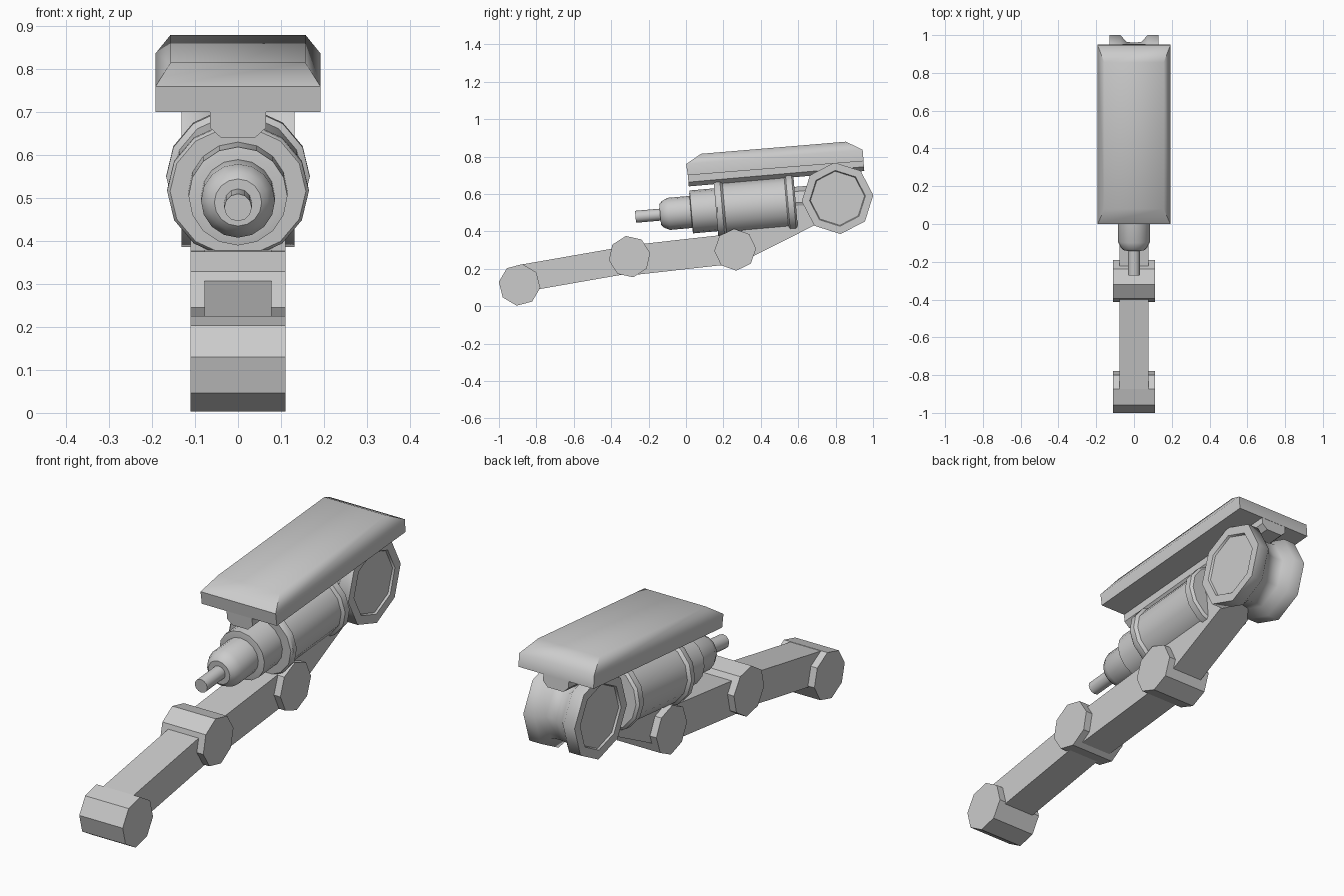
import bpy, bmesh
from math import sin, cos, pi, radians, atan2, hypot
from mathutils import Matrix, Vector

if "Cube" in bpy.data.objects:
    bpy.data.objects.remove(bpy.data.objects["Cube"])

# Tilted frame shared by the barrel and the top plate
TILT = Matrix.Translation((0, -0.27, 0.478)) @ Matrix.Rotation(radians(5), 4, 'X')


def finish(name, bm, matrix=None, smooth=None):
    bmesh.ops.recalc_face_normals(bm, faces=bm.faces)
    if matrix:
        bm.transform(matrix)
    me = bpy.data.meshes.new(name)
    bm.to_mesh(me)
    bm.free()
    ob = bpy.data.objects.new(name, me)
    bpy.context.collection.objects.link(ob)
    if smooth:
        bpy.ops.object.select_all(action='DESELECT')
        ob.select_set(True)
        bpy.context.view_layer.objects.active = ob
        bpy.ops.object.shade_smooth_by_angle(angle=radians(smooth))
    return ob


def loft(name, rings, matrix=None, smooth=None):
    """Skin closed rings of points and cap both ends."""
    bm = bmesh.new()
    vs = [[bm.verts.new(p) for p in ring] for ring in rings]
    n = len(vs[0])
    for a, b in zip(vs, vs[1:]):
        for i in range(n):
            bm.faces.new((a[i], a[(i + 1) % n], b[(i + 1) % n], b[i]))
    bm.faces.new(vs[0])
    bm.faces.new(vs[-1])
    return finish(name, bm, matrix, smooth)


def lathe_y(name, profile, n, matrix, squash=1.0, smooth=40):
    rings = [[(r * cos(2 * pi * i / n), y, squash * r * sin(2 * pi * i / n))
              for i in range(n)] for y, r in profile]
    return loft(name, rings, matrix, smooth)


def lathe_x(name, profile, centre, phase, n=8, smooth=None):
    y, z = centre
    rings = [[(x, y + r * cos(radians(phase) + 2 * pi * i / n),
               z + r * sin(radians(phase) + 2 * pi * i / n))
              for i in range(n)] for x, r in profile]
    return loft(name, rings, None, smooth)


def link(name, a, b, half_w, half_h):
    """Box beam between two (y, z) points."""
    dy, dz = b[0] - a[0], b[1] - a[1]
    m = (Matrix.Translation((0, (a[0] + b[0]) / 2, (a[1] + b[1]) / 2))
         @ Matrix.Rotation(atan2(dz, dy), 4, 'X')
         @ Matrix.Diagonal((2 * half_w, hypot(dy, dz), 2 * half_h, 1)))
    bm = bmesh.new()
    bmesh.ops.create_cube(bm, size=1)
    return finish(name, bm, m)


# Leg joints: foot, knee, hip
foot, knee, hip, shoulder = (-0.89, 0.114), (-0.302, 0.265), (0.263, 0.302), (0.81, 0.577)
for name, c, phase in (("foot_joint", foot, -8), ("middle_joint", knee, 10), ("upper_joint", hip, 3)):
    lathe_x(name, [(-0.111, 0.112), (0.111, 0.112)], c, phase)

# Arm links
link("lower_link", (-0.872, 0.15), (-0.30, 0.25), 0.078, 0.073)
link("middle_link", (-0.30, 0.245), (0.263, 0.308), 0.078, 0.08)
link("upper_link", hip, shoulder, 0.078, 0.074)

# Large spool joint with recessed end discs
half = [(0.0, 0.15), (0.04, 0.155), (0.073, 0.192), (0.131, 0.192), (0.131, 0.15), (0.122, 0.145)]
spool = [(-x, r) for x, r in reversed(half[1:])] + half
lathe_x("shoulder_spool", spool, shoulder, 5, smooth=48)

# Barrel: muzzle, rounded nose, collar, ringed body, neck
lathe_y("muzzle", [(0, 0.032), (0.16, 0.032)], 12, TILT)
lathe_y("barrel_nose", [(0.132, 0.055), (0.145, 0.07), (0.178, 0.086), (0.32, 0.086)], 16, TILT)
lathe_y("barrel_collar", [(0.297, 0.098), (0.300, 0.115), (0.45, 0.115)], 16, TILT)
lathe_y("barrel_body", [(0.432, 0.118), (0.432, 0.158), (0.44, 0.165), (0.466, 0.165),
                        (0.478, 0.152), (0.81, 0.152), (0.818, 0.167), (0.85, 0.167),
                        (0.86, 0.155), (0.86, 0.09)], 14, TILT, squash=0.95)
lathe_y("barrel_neck", [(0.85, 0.085), (1.05, 0.085)], 8, TILT)


# Top plate with bevelled upper edges
def rect(hx, y0, y1, z0, z1):
    return [(-hx, y0, z0), (hx, y0, z0), (hx, y1, z1), (-hx, y1, z1)]


loft("top_plate", [rect(0.192, 0.298, 1.241, 0.197, 0.190),
                   rect(0.192, 0.294, 1.241, 0.257, 0.251),
                   rect(0.157, 0.378, 1.156, 0.305, 0.302)], TILT, 60)

# Mounting rail under the plate
rail = [(-0.065, 0.2), (-0.065, 0.16), (-0.04, 0.137), (0.04, 0.137), (0.065, 0.16), (0.065, 0.2)]
loft("mounting_rail", [[(x, y, z) for x, z in rail] for y in (0.298, 1.24)], TILT)
